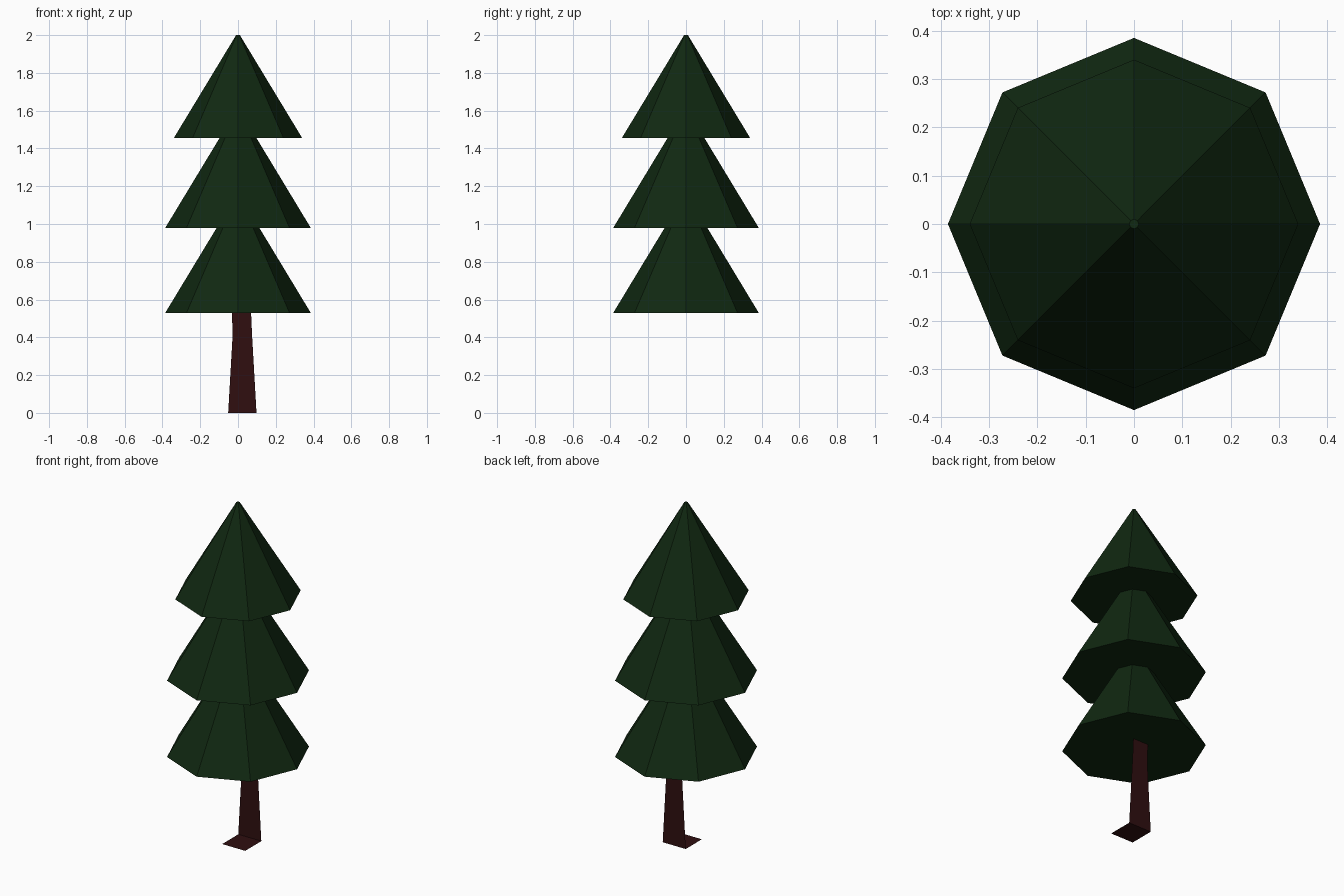
import bpy
import bmesh

cube = bpy.data.objects.get("Cube")
if cube:
    bpy.data.objects.remove(cube, do_unlink=True)


def make_material(name, rgb):
    mat = bpy.data.materials.new(name)
    mat.use_nodes = True
    mat.diffuse_color = (*rgb, 1)
    bsdf = next(n for n in mat.node_tree.nodes if n.type == 'BSDF_PRINCIPLED')
    bsdf.inputs["Base Color"].default_value = (*rgb, 1)
    return mat


green = make_material("dark_pine_green", (0.0052, 0.021, 0.0056))
brown = make_material("dark_bark_brown", (0.029, 0.0046, 0.0052))


def finish(bm, name, mat):
    mesh = bpy.data.meshes.new(name)
    bm.to_mesh(mesh)
    bm.free()
    mesh.materials.append(mat)
    obj = bpy.data.objects.new(name, mesh)
    bpy.context.collection.objects.link(obj)
    return obj


def foliage_tier(name, radius, bottom, height):
    """Closed eight-sided cone with a tiny flat tip and corners on the axes."""
    bm = bmesh.new()
    bmesh.ops.create_cone(bm, cap_ends=True, segments=8, radius1=radius,
                          radius2=0.01, depth=height)
    bmesh.ops.translate(bm, verts=bm.verts, vec=(0, 0, bottom + height / 2))
    finish(bm, name, green)


# Three stacked foliage tiers
foliage_tier("lower_foliage", 0.385, 0.53, 0.62)
foliage_tier("middle_foliage", 0.385, 0.98, 0.62)
foliage_tier("upper_foliage", 0.34, 1.455, 0.545)

# Trunk: tapered, slightly bent upright panel with a square foot in front
bm = bmesh.new()
back, front = 0.077, -0.073
profile = [(-0.052, 0.098, 0), (-0.028, 0.074, 0.42), (-0.034, 0.068, 0.56)]
rows = [[bm.verts.new((x, back, z)) for x in (left, right)]
        for left, right, z in profile]
for low, high in zip(rows, rows[1:]):
    bm.faces.new((low[1], low[0], high[0], high[1]))
foot = [bm.verts.new((v.co.x, front, 0)) for v in rows[0]]
bm.faces.new((foot[0], rows[0][0], rows[0][1], foot[1]))
finish(bm, "trunk", brown)
